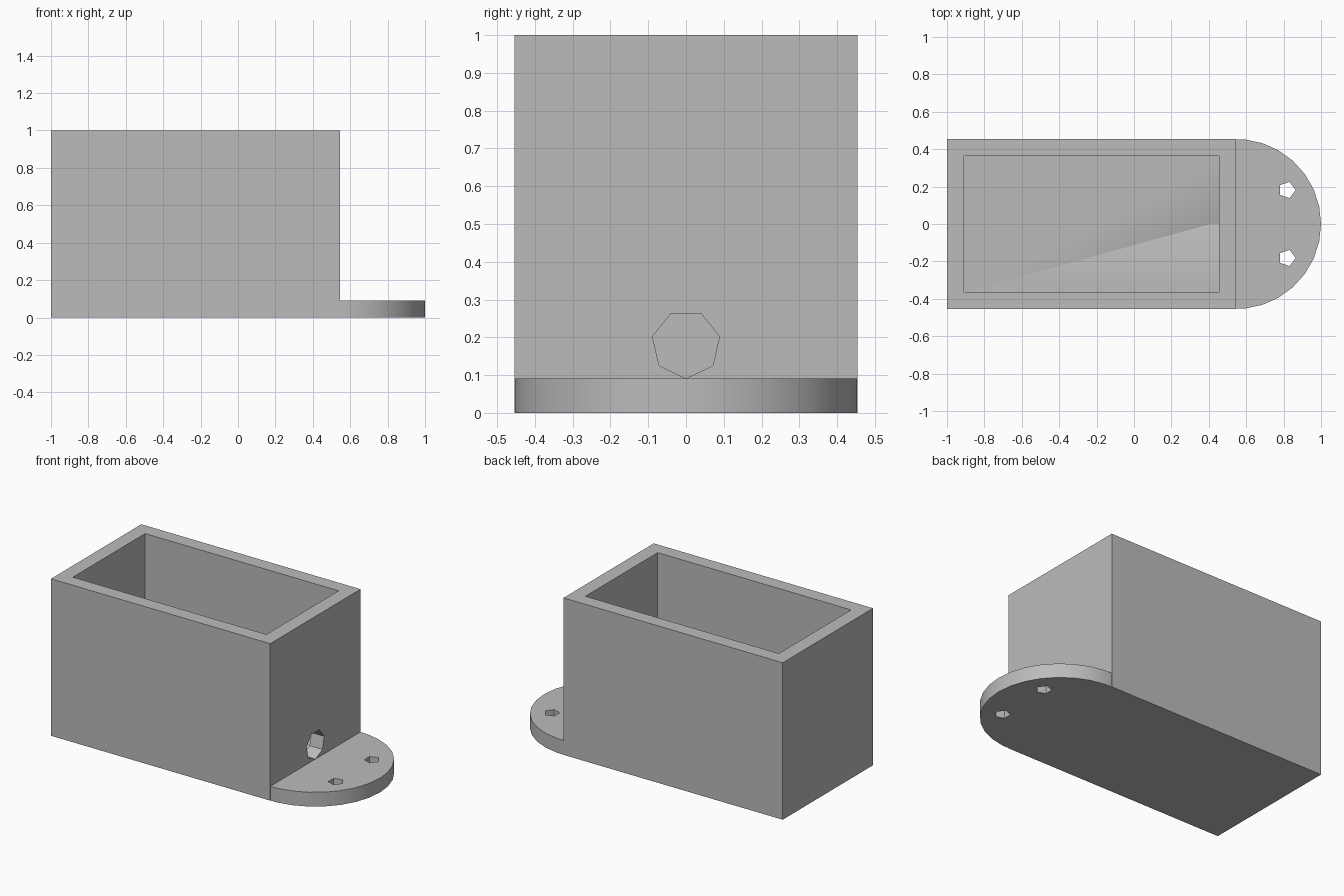
import bpy, bmesh
from math import pi, cos, sin, radians
from mathutils import Matrix, Vector

cube = bpy.data.objects.get("Cube")
if cube:
    bpy.data.objects.remove(cube, do_unlink=True)

U = 1 / 22            # design unit
WALL = 2 * U          # wall, floor and flange thickness
X0, X1 = -1.0, -1 + 34 * U
HALF = 10 * U


def make_object(name, bm):
    bmesh.ops.recalc_face_normals(bm, faces=bm.faces[:])
    mesh = bpy.data.meshes.new(name)
    bm.to_mesh(mesh)
    bm.free()
    obj = bpy.data.objects.new(name, mesh)
    bpy.context.collection.objects.link(obj)
    return obj


def block(name, lo, hi):
    lo, hi = Vector(lo), Vector(hi)
    bm = bmesh.new()
    bmesh.ops.create_cube(bm, size=1)
    bmesh.ops.scale(bm, vec=hi - lo, verts=bm.verts)
    bmesh.ops.translate(bm, vec=(lo + hi) / 2, verts=bm.verts)
    return make_object(name, bm)


def prism(name, outline, height, matrix=Matrix()):
    bm = bmesh.new()
    face = bm.faces.new([bm.verts.new((x, y, 0)) for x, y in outline])
    top = bmesh.ops.extrude_face_region(bm, geom=[face])["geom"]
    moved = [v for v in top if isinstance(v, bmesh.types.BMVert)]
    bmesh.ops.translate(bm, vec=(0, 0, height), verts=moved)
    bmesh.ops.transform(bm, matrix=matrix, verts=bm.verts)
    return make_object(name, bm)


def polygon(radius, sides):
    return [(radius * cos(2 * pi * i / sides), radius * sin(2 * pi * i / sides))
            for i in range(sides)]


def combine(target, tool, operation):
    mod = target.modifiers.new(operation, 'BOOLEAN')
    mod.operation = operation
    mod.solver = 'EXACT'
    mod.object = tool
    bpy.context.view_layer.objects.active = target
    bpy.ops.object.modifier_apply(modifier=mod.name)
    bpy.data.objects.remove(tool, do_unlink=True)


# Box body
box = block("open_box_with_flange", (X0, -HALF, 0), (X1, HALF, 1))

# Rounded mounting flange, its ends tucked inside the box
arc = [(HALF * cos(radians(a)), HALF * sin(radians(a))) for a in range(-96, 97, 12)]
flange = prism("flange", arc, WALL, Matrix.Translation((X1, 0, 0)))
combine(box, flange, 'UNION')

# Inner cavity, open at the top
cavity = block("cavity_cutter", (X0 + WALL, -HALF + WALL, WALL),
               (X1 - WALL, HALF - WALL, 1.2))
combine(box, cavity, 'DIFFERENCE')

# Two screw holes through the flange
for side in (-1, 1):
    place = Matrix.Translation((X1 + 6 * U, side * 4 * U, -WALL))
    hole = prism("screw_hole_cutter", polygon(U, 5), 3 * WALL, place)
    combine(box, hole, 'DIFFERENCE')

# Cable hole through the wall above the flange, one corner down
place = Matrix.Translation((X1 - 1.5 * WALL, 0, 4 * U)) @ Matrix.Rotation(pi / 2, 4, 'Y')
hole = prism("cable_hole_cutter", polygon(2 * U, 7), 2 * WALL, place)
combine(box, hole, 'DIFFERENCE')

# Grey plastic
grey = bpy.data.materials.new("grey_plastic")
grey.use_nodes = True
colour = (0.5, 0.5, 0.5, 1)
grey.diffuse_color = colour
grey.node_tree.nodes["Principled BSDF"].inputs["Base Color"].default_value = colour
box.data.materials.clear()
box.data.materials.append(grey)

# Smooth rim, sharp corners
bpy.ops.object.select_all(action='DESELECT')
box.select_set(True)
bpy.context.view_layer.objects.active = box
bpy.ops.object.shade_smooth_by_angle(angle=radians(30))
